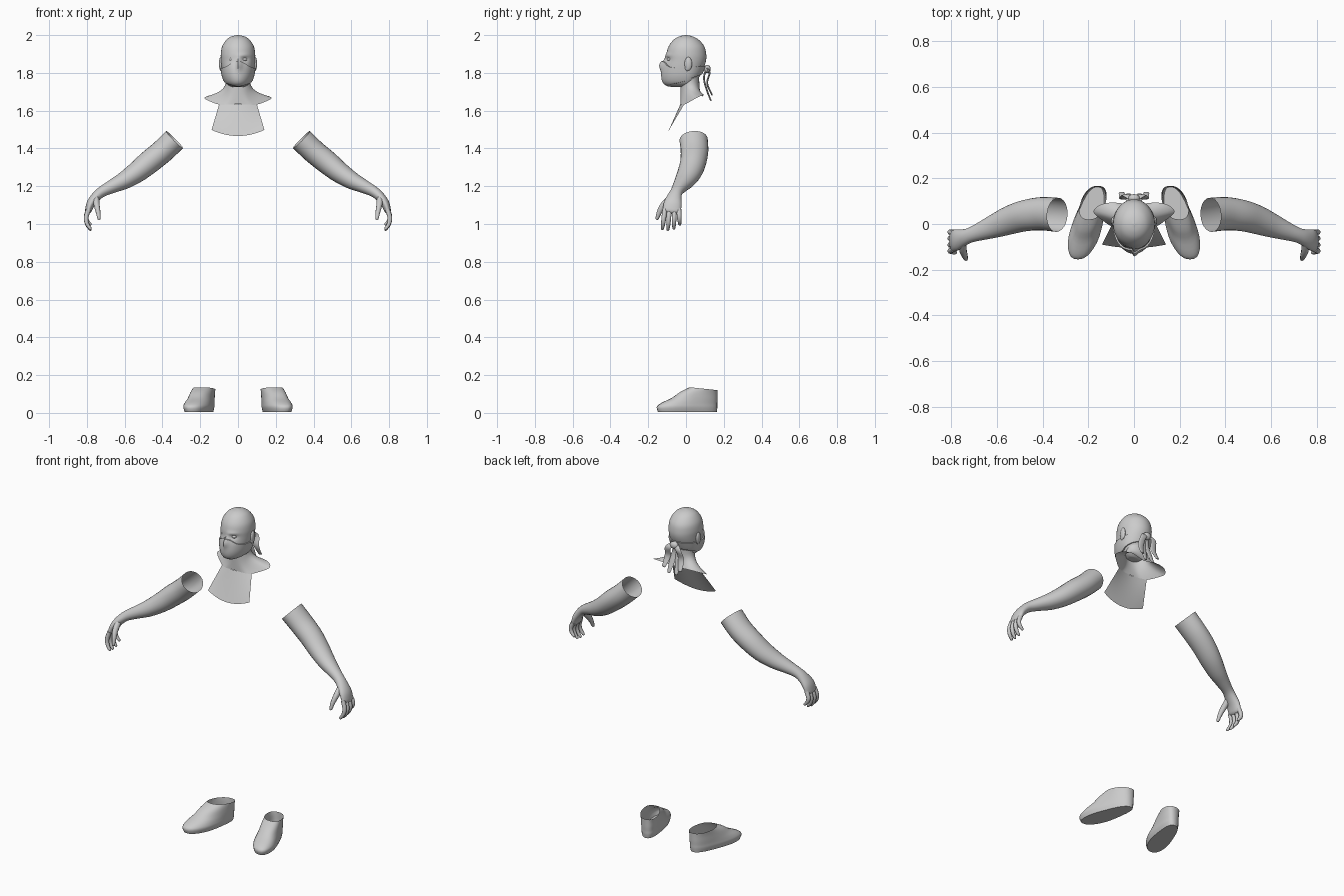
import bpy, bmesh, math
from mathutils import Vector, Matrix

if "Cube" in bpy.data.objects:
    bpy.data.objects.remove(bpy.data.objects["Cube"])

grey = bpy.data.materials.new("clay grey")
grey.use_nodes = True
colour = (0.6, 0.6, 0.6, 1)
grey.diffuse_color = colour
grey.node_tree.nodes["Principled BSDF"].inputs["Base Color"].default_value = colour


def finish(name, bm, mirror=False):
    """Turn a bmesh into a smooth grey object, optionally mirrored in x."""
    bmesh.ops.recalc_face_normals(bm, faces=bm.faces)
    mesh = bpy.data.meshes.new(name)
    bm.to_mesh(mesh)
    bm.free()
    mesh.materials.append(grey)
    ob = bpy.data.objects.new(name, mesh)
    bpy.context.collection.objects.link(ob)
    if mirror:
        ob.modifiers.new("mirror", "MIRROR").use_mirror_merge = False
    bpy.ops.object.select_all(action="DESELECT")
    ob.select_set(True)
    bpy.context.view_layer.objects.active = ob
    bpy.ops.object.shade_smooth_by_angle(angle=math.radians(50))
    return ob


def loft(bm, rows, closed=True, cap_start=False, cap_end=False):
    """Skin rows of points; closed rows form rings."""
    grid = [[bm.verts.new(p) for p in row] for row in rows]
    n = len(grid[0])
    for r, s in zip(grid, grid[1:]):
        for i in range(n if closed else n - 1):
            j = (i + 1) % n
            bm.faces.new((r[i], r[j], s[j], s[i]))
    if cap_start:
        bm.faces.new(grid[0])
    if cap_end:
        bm.faces.new(grid[-1])


def spline(pts, steps):
    """Catmull-Rom through tuples of any length."""
    out = []
    ext = [pts[0]] + list(pts) + [pts[-1]]
    for a, b, c, d in zip(ext, ext[1:], ext[2:], ext[3:]):
        for k in range(steps):
            t = k / steps
            out.append(tuple(
                0.5 * (2 * q + (r - p) * t + (2 * p - 5 * q + 4 * r - s) * t * t
                       + (3 * q - p - 3 * r + s) * t ** 3)
                for p, q, r, s in zip(a, b, c, d)))
    return out + [tuple(pts[-1])]


def tube(bm, path, ref, sides=12, steps=4, open_start=False, round_end=True):
    """Elliptic tube; path items are x, y, z, radius along ref, other radius."""
    pts = spline(path, steps)
    pos = [Vector(p[:3]) for p in pts]
    rows = []
    for i, p in enumerate(pts):
        tan = (pos[min(i + 1, len(pos) - 1)] - pos[max(i - 1, 0)]).normalized()
        u = Vector(ref)
        u = (u - tan * u.dot(tan)).normalized()
        v = tan.cross(u)

        def ring(scale, push):
            return [pos[i] + tan * push
                    + u * p[3] * scale * math.cos(2 * math.pi * k / sides)
                    + v * p[4] * scale * math.sin(2 * math.pi * k / sides)
                    for k in range(sides)]
        rows.append(ring(1, 0))
    if round_end:
        rows += [ring(0.75, p[4] * 0.6), ring(0.3, p[4] * 0.9)]
    loft(bm, rows, True, not open_start, True)


def ellipsoid(bm, centre, size):
    m = Matrix.Translation(centre) @ Matrix.Diagonal((*size, 1))
    bmesh.ops.create_uvsphere(bm, u_segments=16, v_segments=10, radius=1, matrix=m)


# Head profile: height, front, back, half width
profile = spline([
    (1.724, -.02, .01, .01), (1.727, -.085, .02, .035), (1.745, -.114, .045, .062),
    (1.78, -.124, .072, .078), (1.825, -.12, .093, .086), (1.865, -.108, .106, .09),
    (1.90, -.104, .107, .091), (1.94, -.092, .097, .084), (1.975, -.066, .068, .062),
    (1.993, -.036, .036, .035), (2.0, -.003, .003, .003)], 5)


def bump(x, width):
    return math.exp(-(x / width) ** 2)


def head_point(a, z, off=0.0):
    """Point on the head; angle 0 faces the front."""
    for lo, hi in zip(profile, profile[1:]):
        if z <= hi[0]:
            break
    t = min(1, max(0, (z - lo[0]) / (hi[0] - lo[0])))
    f, b, w = [lo[k] + (hi[k] - lo[k]) * t for k in (1, 2, 3)]
    c, s = math.cos(a), math.sin(a)
    x, y = (w + off) * s, (f - off) * c if c > 0 else -(b + off) * c
    if c > 0:
        y -= .02 * bump(a, .2) * bump(z - 1.845, .03)          # nose
        y += .009 * bump(abs(a) - .4, .22) * bump(z - 1.872, .012)  # eye sockets
        y -= .005 * bump(abs(a) - .35, .35) * bump(z - 1.893, .01)  # brow
    return (x, y, z)


N = 56
angles = [2 * math.pi * i / N for i in range(N)]
bm = bmesh.new()
loft(bm, [[head_point(a, p[0]) for a in angles] for p in profile], True, True, True)
finish("head", bm)

bm = bmesh.new()
ellipsoid(bm, (.091, .012, 1.848), (.010, .02, .036))
ellipsoid(bm, (.088, .006, 1.825), (.010, .012, .016))
finish("ears", bm, True)

bm = bmesh.new()
ellipsoid(bm, (.035, -.087, 1.872), (.014, .013, .009))
finish("eyes", bm, True)


# Face mask wrapped round the head, with knot and tails behind
def mask_row(t, off):
    row = []
    for a in angles:
        c = math.cos(a)
        front, back = max(0, c), max(0, -c)
        top = 1.826 + .036 * front ** 5 + .012 * back
        low = 1.758 - .03 * front + .034 * back
        row.append(head_point(a, low + (top - low) * t, off))
    return row


bm = bmesh.new()
rows = [mask_row(0, 0)] + [mask_row(k / 12, .007) for k in range(13)] + [mask_row(1, 0)]
loft(bm, rows)
finish("face_mask", bm)

bm = bmesh.new()
ellipsoid(bm, (0, .113, 1.82), (.026, .018, .022))
finish("mask_knot", bm)

bm = bmesh.new()
tube(bm, [(.005, .11, 1.825, .012, .005), (.035, .125, 1.80, .018, .005),
          (.045, .112, 1.745, .02, .005), (.055, .137, 1.685, .012, .004)],
     (1, 0, 0), 10)
tube(bm, [(.005, .105, 1.815, .01, .005), (.012, .095, 1.77, .016, .005),
          (.02, .11, 1.71, .018, .005), (.025, .131, 1.655, .01, .004)],
     (1, 0, 0), 10)
finish("mask_tails", bm, True)

# Neck flaring into an open collar
half = spline([(0, -.03, 1.635), (.06, -.027, 1.632), (.10, -.01, 1.632),
               (.15, .025, 1.65), (.178, .055, 1.667), (.15, .083, 1.68),
               (.10, .094, 1.685), (.05, .09, 1.68), (0, .085, 1.675)], 3)
rim = half + [(-x, y, z) for x, y, z in half[-2:0:-1]]
rows = []
for k in range(15):
    t = k / 14
    h = t ** 4
    row = []
    for i, (x, y, z) in enumerate(rim):
        a = 2 * math.pi * i / len(rim)
        nx, ny = .064 * math.sin(a), .02 - .05 * math.cos(a)
        row.append((nx + (x - nx) * h, ny + (y - ny) * h, 1.79 + (z - 1.79) * t))
    rows.append(row)
bm = bmesh.new()
loft(bm, rows)
finish("neck_collar", bm)

# Chest flap hanging from the front of the collar
rows = []
for k in range(9):
    t = k / 8
    row = []
    for i in range(17):
        s = i / 8 - 1
        low = 1.466 + .032 * s * s
        row.append((s * (.10 + .04 * t), -.03 + .02 * s * s - t * (.075 + .005 * s * s),
                    1.633 + (low - 1.633) * t))
    rows.append(row)
bm = bmesh.new()
loft(bm, rows, False)
finish("chest_flap", bm)

# Arms: open at the top, flattening into the palm
bm = bmesh.new()
tube(bm, [(.336, .04, 1.447, .075, .064), (.40, .045, 1.385, .073, .063),
          (.47, .038, 1.328, .069, .062), (.535, .02, 1.275, .064, .056),
          (.60, -.005, 1.232, .054, .047), (.66, -.028, 1.202, .042, .037),
          (.715, -.048, 1.174, .033, .029), (.748, -.06, 1.148, .037, .026),
          (.778, -.07, 1.11, .047, .023), (.793, -.075, 1.07, .048, .017)],
     (0, 1, 0), 24, 4, True)
finish("arms", bm, True)

# Fingers curl inward; each is start y, end y, length factor
bm = bmesh.new()
for y0, y1, size in ((-.112, -.125, .96), (-.088, -.096, 1.0), (-.062, -.064, .94), (-.038, -.033, .74)):
    path = []
    for t, x, drop, r in ((0, .79, 0, .013), (.4, .804, .045, .0125),
                          (.7, .799, .08, .011), (1, .782, .107, .008)):
        path.append((x, y0 + (y1 - y0) * t, 1.078 - drop * size, r, r))
    tube(bm, path, (0, 1, 0), 10, 3)
tube(bm, [(.752, -.085, 1.135, .018, .018), (.748, -.118, 1.10, .018, .016),
          (.741, -.14, 1.065, .014, .013), (.736, -.153, 1.03, .009, .009)],
     (0, 1, 0), 10, 3)
finish("fingers", bm, True)

# Shoes: stacked outlines, turned out at the toe, open at the ankle
rows = []
for z, front, back, w in spline([
        (.004, -.148, .163, .054), (.03, -.155, .166, .061), (.05, -.13, .166, .06),
        (.075, -.075, .167, .058), (.105, -.03, .167, .056), (.128, .02, .167, .055)], 3):
    row = []
    for i in range(32):
        a = 2 * math.pi * i / 32
        c, s = math.cos(a), math.sin(a)
        y = (front + back) / 2 + (back - front) / 2 * c
        flare = 1 + .2 * min(1, max(0, (.06 - y) / .13))
        side = math.copysign(abs(s) ** .8, s) * w * flare
        row.append((.177 - .27 * (y - .1) + side, y, z * (1 - .06 * c)))
    rows.append(row)
bm = bmesh.new()
loft(bm, rows, True, True)
finish("shoes", bm, True)
